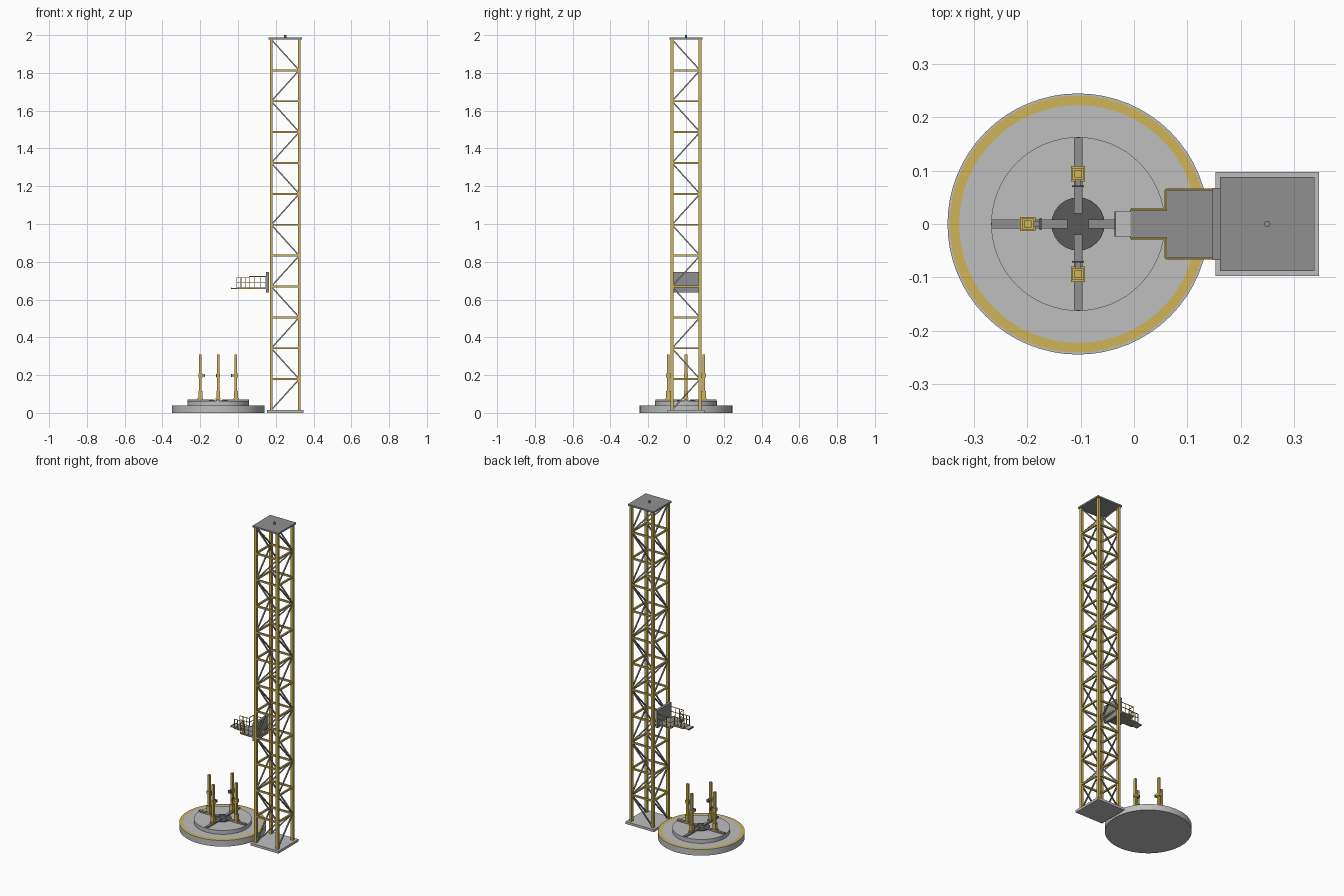
import bpy, bmesh, math
from mathutils import Vector, Matrix

if "Cube" in bpy.data.objects:
    bpy.data.objects.remove(bpy.data.objects["Cube"])


def material(name, rgb):
    m = bpy.data.materials.new(name)
    m.use_nodes = True
    m.diffuse_color = (*rgb, 1)
    m.node_tree.nodes["Principled BSDF"].inputs["Base Color"].default_value = (*rgb, 1)
    return m


CONCRETE = material("light concrete", (0.52, 0.52, 0.52))
STEEL = material("grey steel", (0.28, 0.28, 0.28))
DARK = material("dark steel", (0.1, 0.1, 0.1))
YELLOW = material("safety yellow", (0.62, 0.46, 0.1))


def finish(name, bm, mat, smooth=False):
    bmesh.ops.recalc_face_normals(bm, faces=bm.faces)
    mesh = bpy.data.meshes.new(name)
    bm.to_mesh(mesh)
    bm.free()
    mesh.materials.append(mat)
    ob = bpy.data.objects.new(name, mesh)
    bpy.context.collection.objects.link(ob)
    if smooth:
        bpy.ops.object.select_all(action="DESELECT")
        ob.select_set(True)
        bpy.context.view_layer.objects.active = ob
        bpy.ops.object.shade_smooth_by_angle()
    return ob


def box(bm, lo, hi, turn=Matrix()):
    lo, hi = Vector(lo), Vector(hi)
    bmesh.ops.create_cube(bm, size=1, matrix=turn @ Matrix.Translation((lo + hi) / 2)
                          @ Matrix.Diagonal((*(hi - lo), 1)))


def beam(bm, a, b, width):
    a, b = Vector(a), Vector(b)
    d = b - a
    rot = d.to_track_quat("Z", "Y").to_matrix().to_4x4()
    bmesh.ops.create_cube(bm, size=1, matrix=Matrix.Translation((a + b) / 2) @ rot
                          @ Matrix.Diagonal((width, width, d.length, 1)))


def disc(name, x, radius, z0, z1, mat, sides=64):
    bm = bmesh.new()
    bmesh.ops.create_cone(bm, cap_ends=True, segments=sides, radius1=radius, radius2=radius,
                          depth=z1 - z0, matrix=Matrix.Translation((x, 0, (z0 + z1) / 2)))
    return finish(name, bm, mat, True)


# Round pad with painted ring and raised centre
PAD_X = -0.105
disc("pad_base", PAD_X, 0.245, 0, 0.038, CONCRETE)
disc("pad_upper", PAD_X, 0.163, 0.038, 0.062, CONCRETE)
disc("pad_hub", PAD_X, 0.05, 0.062, 0.066, DARK, 24)
bm = bmesh.new()
rings = []
for r in (0.223, 0.241):
    rings.append(bmesh.ops.create_circle(bm, segments=64, radius=r,
                 matrix=Matrix.Translation((PAD_X, 0, 0.039)))["verts"])
bmesh.ops.bridge_loops(bm, edges=bm.edges[:])
finish("pad_ring", bm, YELLOW)

# Four support arms around the hub
arms, masts, clamps, pads = (bmesh.new() for _ in range(4))
for i in range(4):
    t = Matrix.Translation((PAD_X, 0, 0)) @ Matrix.Rotation(i * math.pi / 2, 4, "Z")
    box(arms, (0.02, -0.008, 0.062), (0.162, 0.008, 0.071), t)
    # mast with flared foot and collar
    box(masts, (0.087, -0.007, 0.07), (0.101, 0.007, 0.308), t)
    box(masts, (0.08, -0.013, 0.07), (0.109, 0.013, 0.078), t)
    box(masts, (0.083, -0.01, 0.078), (0.105, 0.01, 0.115), t)
    box(masts, (0.083, -0.01, 0.188), (0.105, 0.01, 0.208), t)
    # inward clamp and its pad
    box(clamps, (0.072, -0.006, 0.193), (0.084, 0.006, 0.203), t)
    box(pads, (0.069, -0.011, 0.189), (0.072, 0.011, 0.207), t)
finish("support_arms", arms, STEEL)
finish("support_masts", masts, YELLOW)
finish("clamp_arms", clamps, STEEL)
finish("clamp_pads", pads, DARK)

# Tower plates
TX, H, BASE, TOP, BAYS = 0.25, 0.074, 0.015, 1.977, 12
bm = bmesh.new()
box(bm, (TX - 0.097, -0.098, 0), (TX + 0.097, 0.098, BASE))
finish("tower_base", bm, CONCRETE)
bm = bmesh.new()
box(bm, (TX - 0.089, -0.088, TOP), (TX + 0.089, 0.088, 1.987))
finish("tower_top_plate", bm, STEEL)
disc("tower_top_stub", TX, 0.006, 1.987, 2.0, STEEL, 12)

# Tower lattice: legs, rungs and zigzag braces
legs, rungs, braces = bmesh.new(), bmesh.new(), bmesh.new()
step = (TOP - BASE) / BAYS
for sx in (-H, H):
    for sy in (-H, H):
        beam(legs, (TX + sx, sy, BASE), (TX + sx, sy, TOP), 0.015)
for n in range(BAYS):
    z0, z1 = BASE + n * step, BASE + (n + 1) * step
    a, b = (-H, H) if n % 2 == 0 else (H, -H)
    for s in (-H, H):
        if n < BAYS - 1:
            beam(rungs, (TX - H, s, z1), (TX + H, s, z1), 0.01)
            beam(rungs, (TX + s, -H, z1), (TX + s, H, z1), 0.01)
        beam(braces, (TX + a, s, z0), (TX + b, s, z1), 0.007)
        beam(braces, (TX + s, a, z0), (TX + s, b, z1), 0.007)
finish("tower_legs", legs, YELLOW)
finish("tower_rungs", rungs, YELLOW)
finish("tower_braces", braces, STEEL)

# Access bridge: carriage, two decks and a folding tip
bm = bmesh.new()
box(bm, (0.147, -0.068, 0.637), (0.164, 0.068, 0.747))
finish("bridge_carriage", bm, STEEL)
bm = bmesh.new()
box(bm, (0.06, -0.063, 0.656), (0.147, 0.063, 0.664))
box(bm, (-0.007, -0.026, 0.656), (0.06, 0.026, 0.664))
finish("bridge_deck", bm, STEEL)
bm = bmesh.new()
box(bm, (-0.034, -0.023, 0.657), (-0.007, 0.023, 0.662))
finish("bridge_tip", bm, CONCRETE)
bm = bmesh.new()
box(bm, (-0.037, -0.023, 0.655), (-0.034, 0.023, 0.664))
finish("bridge_bumper", bm, DARK)

# Bridge edge beams and railings
edges, rails = bmesh.new(), bmesh.new()
for x0, x1, y, top in ((0.06, 0.147, 0.064, 0.722), (-0.006, 0.06, 0.027, 0.716)):
    for s in (-y, y):
        beam(edges, (x0, s, 0.659), (x1, s, 0.659), 0.006)
        for z in (0.692, top):
            beam(rails, (x0, s, z), (x1, s, z), 0.003)
        for k in range(4):
            x = x0 + (x1 - x0) * k / 3
            beam(rails, (x, s, 0.66), (x, s, top), 0.003)
# short rails closing the step between the decks
for s in (-1, 1):
    beam(edges, (0.06, s * 0.027, 0.659), (0.06, s * 0.064, 0.659), 0.006)
    for z in (0.692, 0.722):
        beam(rails, (0.06, s * 0.027, z), (0.06, s * 0.064, z), 0.003)
finish("bridge_edge_beams", edges, YELLOW)
finish("bridge_railings", rails, YELLOW)
